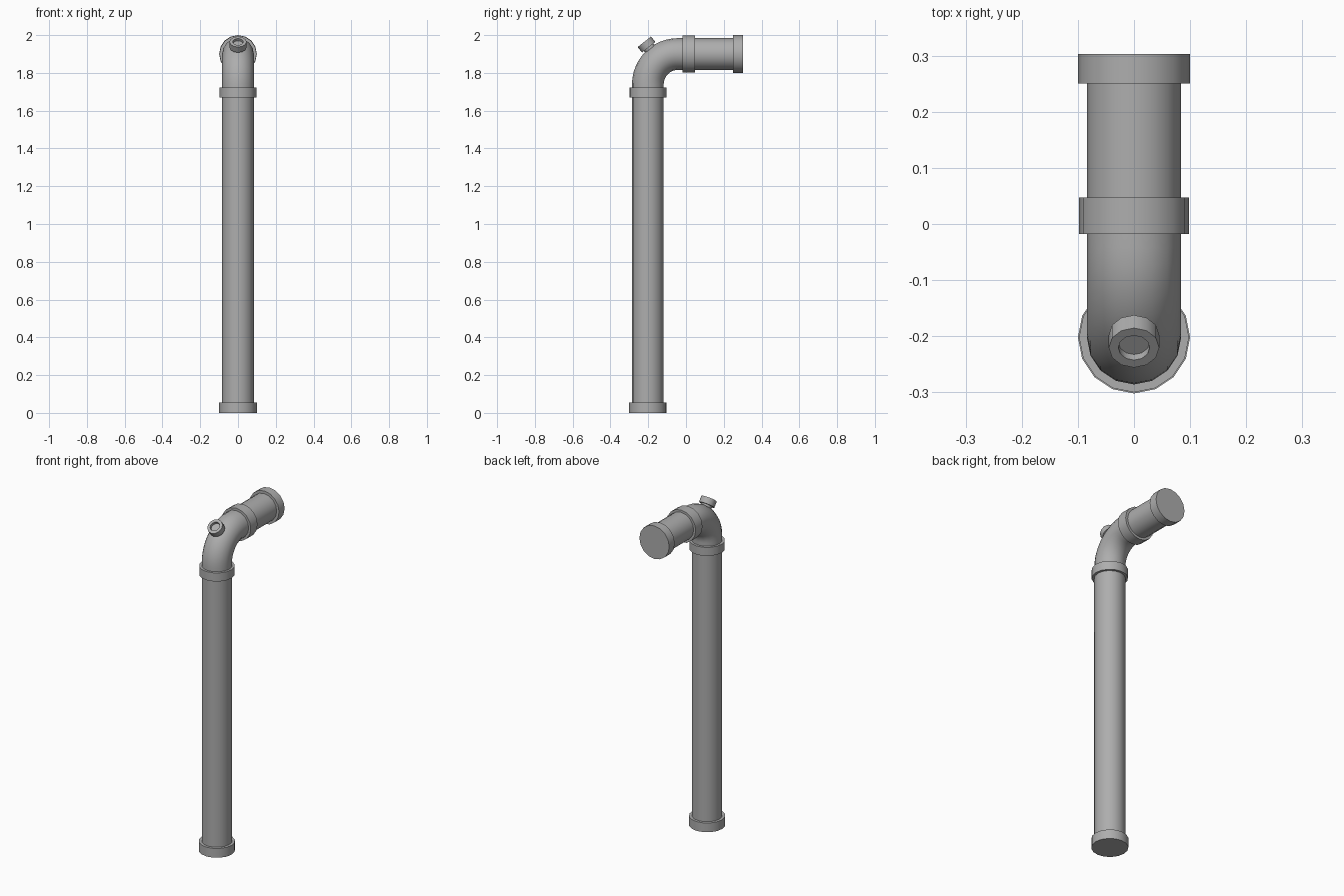
import bpy, bmesh, math
from mathutils import Vector

if "Cube" in bpy.data.objects:
    bpy.data.objects.remove(bpy.data.objects["Cube"], do_unlink=True)

grey = bpy.data.materials.new("pipe grey")
grey.use_nodes = True
colour = (0.42, 0.42, 0.42, 1)
grey.diffuse_color = colour
grey.node_tree.nodes["Principled BSDF"].inputs["Base Color"].default_value = colour

SIDE = Vector((1, 0, 0))
UP, BACK = Vector((0, 0, 1)), Vector((0, 1, 0))


def sweep(name, rings, sides=16):
    """Skin circular rings given as (centre, direction, radius) and cap both ends."""
    bm = bmesh.new()
    loops = []
    for centre, axis, radius in rings:
        other = axis.cross(SIDE)
        angles = [math.tau * i / sides for i in range(sides)]
        loops.append([bm.verts.new(centre + radius * (SIDE * math.cos(a) + other * math.sin(a)))
                      for a in angles])
    for low, high in zip(loops, loops[1:]):
        for i in range(sides):
            j = (i + 1) % sides
            bm.faces.new((low[i], low[j], high[j], high[i]))
    bm.faces.new(loops[0])
    bm.faces.new(loops[-1])
    bmesh.ops.recalc_face_normals(bm, faces=bm.faces)
    mesh = bpy.data.meshes.new(name)
    bm.to_mesh(mesh)
    bm.free()
    mesh.materials.append(grey)
    obj = bpy.data.objects.new(name, mesh)
    bpy.context.collection.objects.link(obj)
    bpy.ops.object.select_all(action="DESELECT")
    obj.select_set(True)
    bpy.context.view_layer.objects.active = obj
    bpy.ops.object.shade_smooth_by_angle(angle=math.radians(35))


def lathe(name, origin, axis, profile, sides=16):
    """Turn a profile of (distance along axis, radius) around an axis."""
    sweep(name, [(origin + axis * t, axis, r) for t, r in profile], sides)


PIPE, BEND = 0.084, 0.16
foot = Vector((0, -0.202, 0))
arm = Vector((0, 0, 1.9))
hub = Vector((0, foot.y + BEND, arm.z - BEND))

# Straight pipes
lathe("upright_pipe", foot, UP, [(0.01, PIPE), (1.7, PIPE)])
lathe("outlet_pipe", arm, BACK, [(0.01, PIPE), (0.29, PIPE)])

# Elbow with short straight ends inside the collars
bend = [(foot + UP * 1.69, UP, PIPE)]
for i in range(13):
    a = math.pi / 2 * i / 12
    out = Vector((0, -math.cos(a), math.sin(a)))
    bend.append((hub + out * BEND, Vector((0, math.sin(a), math.cos(a))), PIPE))
bend.append((arm + BACK * 0.02, BACK, PIPE))
sweep("elbow", bend)

# Collars
for name, origin, axis, start, end, radius in (
        ("base_collar", foot, UP, 0, 0.056, 0.1),
        ("upper_collar", foot, UP, 1.67, 1.722, 0.098),
        ("elbow_collar", arm, BACK, -0.018, 0.047, 0.098),
        ("end_collar", arm, BACK, 0.25, 0.303, 0.1)):
    lathe(name, origin, axis, [(start, radius), (end, radius)])

# Recessed plug on a short neck, on the outside of the elbow
tilt = Vector((0, -0.62, 0.78)).normalized()
lathe("plug_neck", hub, tilt, [(0.22, 0.032), (0.255, 0.032)], 12)
lathe("plug", hub, tilt,
      [(0.25, 0.045), (0.287, 0.045), (0.287, 0.028), (0.271, 0.028)], 12)
